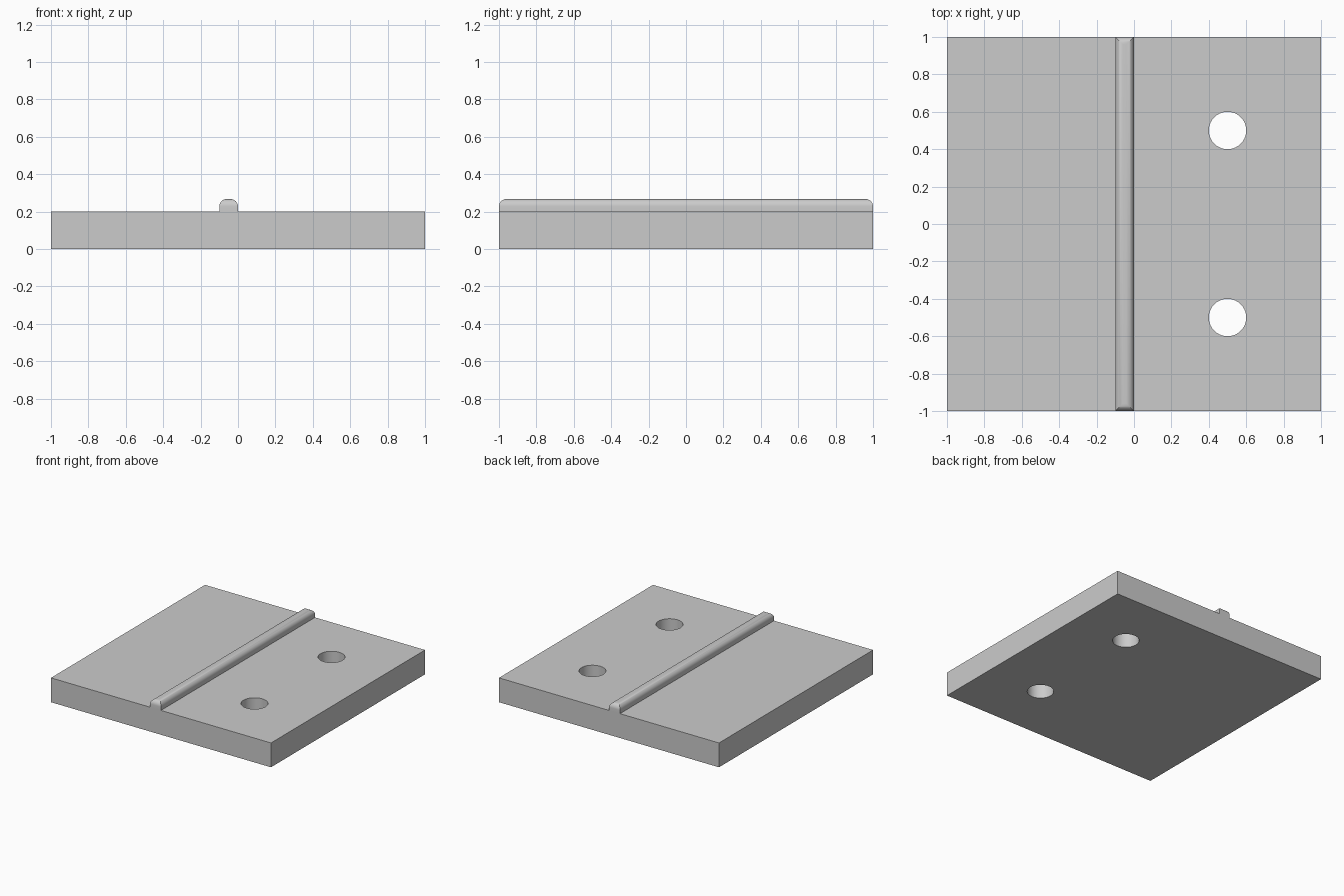
import bpy
import bmesh
from mathutils import Matrix, Vector

if "Cube" in bpy.data.objects:
    bpy.data.objects.remove(bpy.data.objects["Cube"], do_unlink=True)

grey = bpy.data.materials.new("plain grey")
grey.use_nodes = True
colour = (0.6, 0.6, 0.6, 1)
grey.diffuse_color = colour
grey.node_tree.nodes["Principled BSDF"].inputs["Base Color"].default_value = colour


def add_object(name, bm):
    mesh = bpy.data.meshes.new(name)
    bm.to_mesh(mesh)
    bm.free()
    mesh.materials.append(grey)
    obj = bpy.data.objects.new(name, mesh)
    bpy.context.collection.objects.link(obj)
    return obj


def box(low, high):
    low, high = Vector(low), Vector(high)
    bm = bmesh.new()
    placing = Matrix.Translation((low + high) / 2) @ Matrix.Diagonal((*(high - low), 1))
    bmesh.ops.create_cube(bm, size=1, matrix=placing)
    return bm


def smooth(obj):
    bpy.ops.object.select_all(action="DESELECT")
    obj.select_set(True)
    bpy.context.view_layer.objects.active = obj
    bpy.ops.object.shade_smooth_by_angle(angle=0.6)


# Square base plate
thickness = 0.2
plate = add_object("base_plate", box((-1, -1, 0), (1, 1, thickness)))

# Two round through holes
for y in (-0.5, 0.5):
    bm = bmesh.new()
    bmesh.ops.create_cone(bm, cap_ends=True, segments=64, radius1=0.1, radius2=0.1,
                          depth=1, matrix=Matrix.Translation((0.5, y, 0)))
    cutter = add_object("hole_cutter", bm)
    cutter.hide_render = True
    cut = plate.modifiers.new("hole", "BOOLEAN")
    cut.operation = "DIFFERENCE"
    cut.solver = "EXACT"
    cut.object = cutter
    bpy.context.view_layer.objects.active = plate
    bpy.ops.object.modifier_apply(modifier=cut.name)
    bpy.data.objects.remove(cutter, do_unlink=True)
smooth(plate)

# Raised rib across the plate, rounded along its top edges
bm = box((-0.1, -1, thickness), (0, 1, 0.267))
bmesh.ops.delete(bm, geom=[f for f in bm.faces if f.normal.z < -0.5], context="FACES_ONLY")
top_edges = [e for e in bm.edges if all(v.co.z > 0.25 for v in e.verts)]
bmesh.ops.bevel(bm, geom=top_edges, offset=0.04, segments=8, profile=0.5, affect="EDGES")
smooth(add_object("rib", bm))
